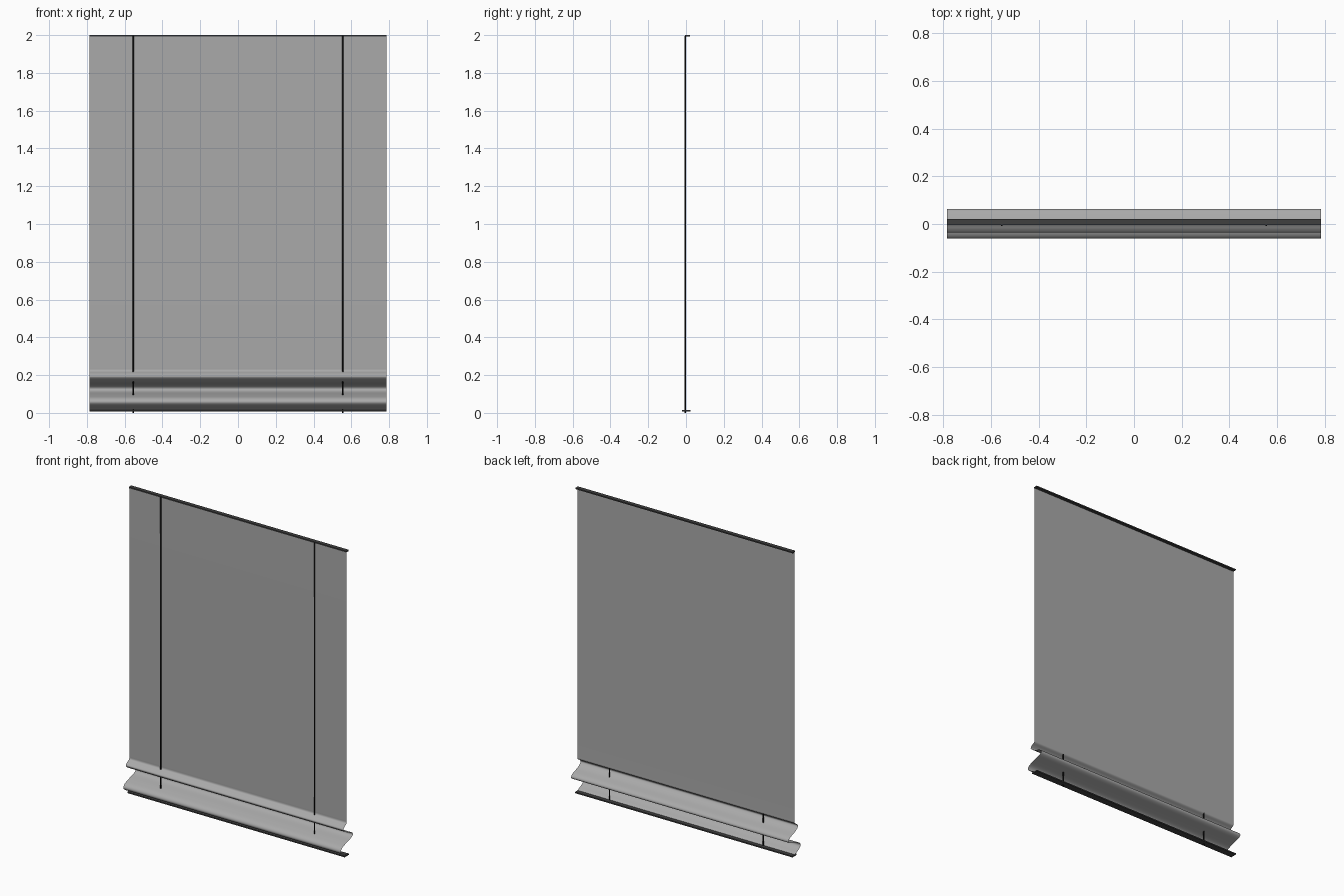
import bpy, bmesh
from mathutils import Vector

if "Cube" in bpy.data.objects:
    bpy.data.objects.remove(bpy.data.objects["Cube"])

HALF_W = 0.785


def material(name, c):
    m = bpy.data.materials.new(name)
    m.diffuse_color = (c, c, c, 1)
    m.use_nodes = True
    m.node_tree.nodes["Principled BSDF"].inputs["Base Color"].default_value = m.diffuse_color
    return m


fabric_mat = material("grey fabric", 0.40)
rail_mat = material("dark rail", 0.05)
cord_mat = material("black cord", 0.012)


def finish(bm, name, mat, smooth=False):
    bmesh.ops.recalc_face_normals(bm, faces=bm.faces)
    me = bpy.data.meshes.new(name)
    bm.to_mesh(me)
    bm.free()
    me.materials.append(mat)
    for p in me.polygons:
        p.use_smooth = smooth
    ob = bpy.data.objects.new(name, me)
    bpy.context.collection.objects.link(ob)
    return ob


def box(name, mat, center, size):
    bm = bmesh.new()
    bmesh.ops.create_cube(bm, size=1)
    for v in bm.verts:
        v.co = Vector(center) + Vector(a * b for a, b in zip(v.co, size))
    return finish(bm, name, mat)


def spline(pts, n=5):
    """Catmull-Rom curve through (y, z) points."""
    p = [Vector(q) for q in pts]
    p = [p[0]] + p + [p[-1]]
    out = []
    for i in range(1, len(p) - 2):
        a, b, c, d = p[i - 1:i + 3]
        for k in range(n):
            t = k / n
            out.append(0.5 * (2 * b + (c - a) * t + (2 * a - 5 * b + 4 * c - d) * t * t
                              + (3 * b - a - 3 * c + d) * t ** 3))
    return out + [p[-1]]


# Fabric sheet: flat panel above, gathered folds at the bottom
folds = [(0, 0.24), (-0.002, 0.222), (-0.024, 0.207), (-0.035, 0.19), (-0.005, 0.166),
         (0.048, 0.146), (0.064, 0.127), (0.047, 0.111), (-0.005, 0.095),
         (-0.048, 0.078), (-0.061, 0.057), (-0.045, 0.038), (-0.012, 0.022), (0, 0.012)]
profile = [Vector((0, 1.996))] + spline(folds)
bm = bmesh.new()
rows = [[bm.verts.new((s * HALF_W, q.x, q.y)) for s in (-1, 1)] for q in profile]
for a, b in zip(rows, rows[1:]):
    bm.faces.new((a[0], b[0], b[1], a[1]))
# front side faces -y
finish(bm, "blind_fabric", fabric_mat, True)
fab = bpy.data.objects["blind_fabric"].data
if fab.polygons[0].normal.y > 0:
    fab.flip_normals()

# Top and bottom rails
box("top_rail", rail_mat, (0, 0.008, 1.996), (2 * HALF_W, 0.026, 0.008))
box("bottom_rail", rail_mat, (0, 0.001, 0.012), (2 * HALF_W, 0.044, 0.008))

# Two lift cords just in front of the panel
for side, label in ((-1, "left"), (1, "right")):
    bm = bmesh.new()
    bmesh.ops.create_cone(bm, cap_ends=True, segments=8, radius1=0.004, radius2=0.004, depth=1.996)
    bmesh.ops.translate(bm, verts=bm.verts, vec=(side * 0.555, -0.0045, 0.998))
    finish(bm, label + "_lift_cord", cord_mat, True)
